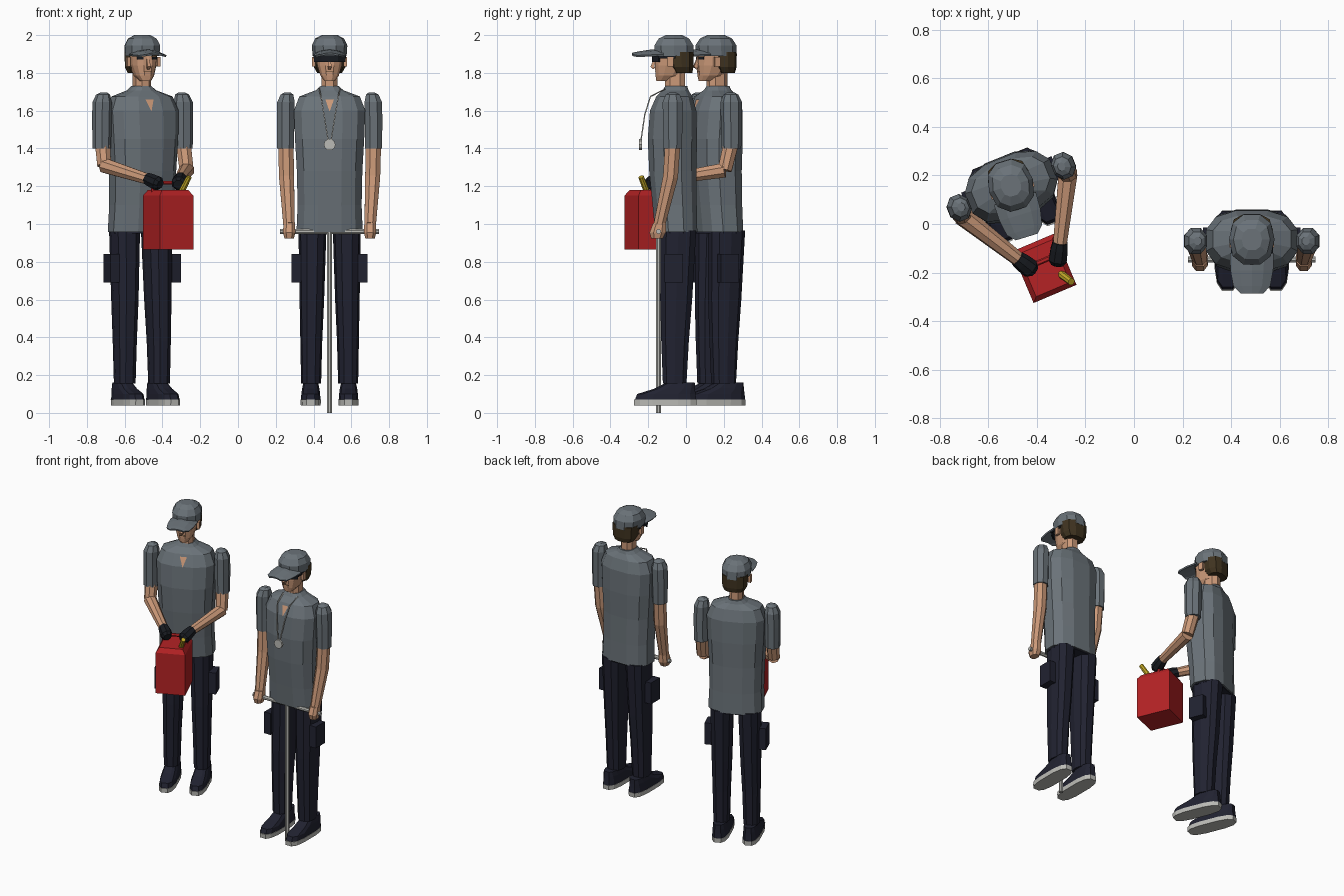
import bpy, bmesh, math
from mathutils import Matrix, Vector

if "Cube" in bpy.data.objects:
    bpy.data.objects.remove(bpy.data.objects["Cube"])


def mat(name, r, g, b):
    m = bpy.data.materials.new(name)
    m.diffuse_color = (r, g, b, 1)
    m.use_nodes = True
    m.node_tree.nodes["Principled BSDF"].inputs["Base Color"].default_value = m.diffuse_color
    return m


GREY = mat("shirt grey", .145, .17, .19)
SKIN = mat("skin", .60, .32, .19)
NAVY = mat("trouser navy", .015, .016, .030)
HAIR = mat("hair brown", .05, .033, .014)
PALE = mat("pale grey", .50, .50, .47)
BLACK = mat("black", .009, .011, .015)
RED = mat("can red", .46, .016, .018)
YELLOW = mat("spout yellow", .55, .40, .02)
I = Matrix.Identity(4)


def finish(name, bm, m, M=I):
    bmesh.ops.recalc_face_normals(bm, faces=bm.faces)
    me = bpy.data.meshes.new(name)
    bm.to_mesh(me)
    bm.free()
    me.materials.append(m)
    ob = bpy.data.objects.new(name, me)
    bpy.context.collection.objects.link(ob)
    ob.matrix_world = M
    return ob


def skin_rings(name, rings, m, M):
    """Bridge equal rings of points and cap both ends."""
    bm = bmesh.new()
    vs = [[bm.verts.new(p) for p in r] for r in rings]
    n = len(vs[0])
    for a, b in zip(vs, vs[1:]):
        for i in range(n):
            j = (i + 1) % n
            bm.faces.new((a[i], a[j], b[j], b[i]))
    bm.faces.new(vs[0])
    bm.faces.new(vs[-1])
    return finish(name, bm, m, M)


def loft(name, rows, m, M=I, n=12, power=2.5):
    """Stack of rounded outlines; row = (z, centre x, centre y, half width, half depth)."""
    def r(c):
        return math.copysign(abs(c) ** (2 / power), c)
    angles = [2 * math.pi * (i + .5) / n for i in range(n)]
    return skin_rings(name, [[(cx + w * r(math.sin(a)), cy - d * r(math.cos(a)), z)
                              for a in angles] for z, cx, cy, w, d in rows], m, M)


def tube(name, pts, radii, m, M=I, n=8):
    pts = [Vector(p) for p in pts]
    rings = []
    for i, (p, rad) in enumerate(zip(pts, radii)):
        d = (pts[min(i + 1, len(pts) - 1)] - pts[max(i - 1, 0)]).normalized()
        u = d.cross(Vector((0, 1, 0)) if abs(d.y) < .8 else Vector((1, 0, 0))).normalized()
        v = d.cross(u)
        rings.append([p + rad * (u * math.cos(a) + v * math.sin(a))
                      for a in (2 * math.pi * (k + .5) / n for k in range(n))])
    return skin_rings(name, rings, m, M)


def box(name, centre, size, m, M=I, turn=0):
    bm = bmesh.new()
    T = Matrix.Translation(centre) @ Matrix.Rotation(turn, 4, 'Z') @ Matrix.Diagonal((*size, 1))
    bmesh.ops.create_cube(bm, size=1, matrix=T)
    return finish(name, bm, m, M)


def sheet(name, rows, m, M, thick):
    """Grid of points given a thickness."""
    bm = bmesh.new()
    vs = [[bm.verts.new(p) for p in r] for r in rows]
    for a, b in zip(vs, vs[1:]):
        for i in range(len(a) - 1):
            bm.faces.new((a[i], a[i + 1], b[i + 1], b[i]))
    ob = finish(name, bm, m, M)
    s = ob.modifiers.new("thickness", 'SOLIDIFY')
    s.thickness, s.offset = thick, 0
    return ob


TORSO = [(.958, 0, .018, .180, .115), (1.10, 0, .01, .174, .120), (1.28, 0, 0, .178, .128),
         (1.45, 0, -.002, .188, .134), (1.60, 0, .002, .194, .126), (1.675, 0, .008, .165, .098),
         (1.708, 0, .015, .075, .070), (1.73, 0, .018, .050, .060)]


def chest_y(z):
    for a, b in zip(TORSO, TORSO[1:]):
        if a[0] <= z <= b[0]:
            t = (z - a[0]) / (b[0] - a[0])
            fa, fb = (r[2] - r[4] * math.cos(math.pi / 12) ** .8 for r in (a, b))
            return fa + t * (fb - fa)


def person(M, head_turn, glasses):
    # Shirt and skin showing at the neckline
    loft("shirt", TORSO, GREY, M, n=12, power=2.6)
    bm = bmesh.new()
    bm.faces.new([bm.verts.new((x, chest_y(z) - .004, z))
                  for x, z in ((-.023, 1.66), (-.016, 1.64), (0, 1.595), (.016, 1.64), (.023, 1.66))])
    finish("neckline_skin", bm, SKIN, M)
    loft("hips", [(.950, 0, .02, .168, .105), (1.0, 0, .02, .165, .10)], NAVY, M)
    for s in (-1, 1):
        # Legs, pouches and shoes
        loft("trouser_leg", [(.155, s * .098, .010, .053, .065), (.38, s * .097, .012, .058, .076),
                             (.60, s * .094, .018, .065, .088), (.965, s * .091, .030, .074, .098)],
             NAVY, M, n=10)
        box("thigh_pouch", (s * .176, .005, .765), (.05, .10, .15), NAVY, M)
        loft("shoe_sole", [(.04, s * .10, -.04, .054, .168), (.07, s * .10, -.04, .055, .17)],
             PALE, M, n=12, power=3)
        loft("shoe_upper", [(.07, s * .10, -.038, .053, .166), (.10, s * .10, -.034, .051, .158),
                            (.128, s * .10, .01, .047, .11), (.16, s * .10, .04, .040, .078)],
             NAVY, M, n=12, power=3)
        # Sleeves
        loft("sleeve", [(1.40, s * .233, 0, .048, .052), (1.55, s * .233, 0, .050, .056),
                        (1.645, s * .231, 0, .050, .058), (1.685, s * .226, 0, .036, .040),
                        (1.697, s * .222, 0, .016, .018)], GREY, M, n=8, power=2.1)
    # Neck and head
    H = M @ Matrix.Rotation(head_turn, 4, 'Z')
    loft("neck", [(1.69, 0, .012, .046, .056), (1.82, 0, .012, .045, .055)], SKIN, M, n=8)
    loft("face", [(1.757, 0, -.052, .028, .036), (1.785, 0, -.025, .050, .068),
                  (1.84, 0, -.005, .067, .092), (1.92, 0, -.002, .073, .096)], SKIN, H)
    tube("nose", [(0, -.092, 1.885), (0, -.108, 1.832), (0, -.098, 1.824)],
         (.007, .014, .010), SKIN, H, n=4)
    box("mouth", (0, -.089, 1.806), (.04, .009, .005), HAIR, H)
    loft("hair", [(1.80, 0, .055, .066, .050), (1.83, 0, .048, .083, .064),
                  (1.91, 0, .045, .087, .068)], HAIR, H, n=10)
    for s in (-1, 1):
        box("ear", (s * .083, -.012, 1.86), (.018, .03, .05), SKIN, H)
    # Cap and brim
    loft("cap", [(1.89, 0, .008, .090, .108), (1.945, 0, .006, .094, .108),
                 (1.982, 0, .006, .076, .084), (2.0, 0, .006, .042, .046)], GREY, H, n=10, power=2.3)
    rows = []
    for y, w, z in ((-.05, .088, 1.922), (-.12, .086, 1.918), (-.185, .074, 1.908), (-.215, .045, 1.901)):
        rows.append([(w * t, y, z - .028 * t * t * (w / .088) ** 2) for t in (-1, -.55, 0, .55, 1)])
    sheet("cap_brim", rows, GREY, H, .010)
    # Eyewear or eyes
    if glasses:
        for s in (-1, 1):
            line = ((0, -.104), (s * .042, -.101), (s * .080, -.072))
            sheet("lens", [[(x, y, z) for x, y in line] for z in (1.858, 1.893)], BLACK, H, .010)
            box("temple", (s * .083, -.03, 1.883), (.007, .09, .014), BLACK, H)
    else:
        for s in (-1, 1):
            box("eye", (s * .038, -.085, 1.878), (.034, .009, .012), BLACK, H, s * math.radians(32))
            box("eyebrow", (s * .038, -.086, 1.891), (.038, .009, .006), HAIR, H, s * math.radians(32))


# Standing figure with cane and pendant
MB = Matrix.Translation((.485, -.07, 0))
person(MB, 0, True)
for s in (-1, 1):
    tube("arm", [(s * .232, 0, 1.43), (s * .228, -.012, 1.25), (s * .215, -.07, 1.0)],
         (.044, .043, .033), SKIN, MB)
    loft("hand", [(.922, s * .214, -.084, .026, .032), (.955, s * .214, -.080, .035, .046),
                  (1.005, s * .214, -.070, .032, .036)], SKIN, MB, n=8)
    tube("chain", [(s * .055, -.04, 1.715), (s * .046, -.118, 1.675), (s * .030, -.148, 1.58),
                   (s * .008, -.168, 1.445)], [.0045] * 4, PALE, MB, n=4)
tube("pendant", [(0, -.178, 1.42), (0, -.163, 1.42)], (.031, .031), PALE, MB, n=10)
tube("cane_shaft", [(0, -.076, 0), (0, -.076, .965)], (.0145, .0145), PALE, MB)
tube("cane_handle", [(-.262, -.076, .96), (.262, -.076, .96)], (.0135, .0135), PALE, MB)

# Turned figure with bent arms and gloves
MA = Matrix.Translation((-.505, .153, 0)) @ Matrix.Rotation(math.radians(22), 4, 'Z')
person(MA, math.radians(-5), False)
ARMS = (((-.718, .066, 1.43), (-.708, .035, 1.31), (-.47, -.150, 1.235), (-.425, -.185, 1.215)),
        ((-.290, .240, 1.43), (-.272, .205, 1.285), (-.306, -.09, 1.238), (-.314, -.150, 1.215)))
for shoulder, elbow, wrist, fist in ARMS:
    tube("upper_arm", [shoulder, elbow], (.043, .040), SKIN)
    tube("forearm", [elbow, wrist], (.042, .030), SKIN)
    w, f = Vector(wrist), Vector(fist)
    tube("glove", [w.lerp(f, -.25), w.lerp(f, .25), f, w.lerp(f, 1.3)],
         (.033, .038, .040, .026), BLACK)

# Fuel can with chamfered top, handle and spout
MC = Matrix.Translation((-.37, -.182, 0)) @ Matrix.Rotation(math.radians(23), 4, 'Z')
outline = ((-1, -1), (1, -1), (1, 1), (-1, 1))
skin_rings("fuel_can", [[(x * w, y * d, z) for x, y in outline]
                        for z, w, d in ((.865, .096, .115), (1.15, .096, .115), (1.18, .076, .095))],
           RED, MC)
tube("can_handle", [(-.075, .03, 1.165), (-.075, .03, 1.205), (-.06, .03, 1.218), (.06, .03, 1.218),
                    (.075, .03, 1.205), (.075, .03, 1.165)], [.011] * 6, RED, MC, n=6)
tube("can_spout", [(-.302, -.205, 1.165), (-.258, -.238, 1.25)], (.017, .015), YELLOW)
